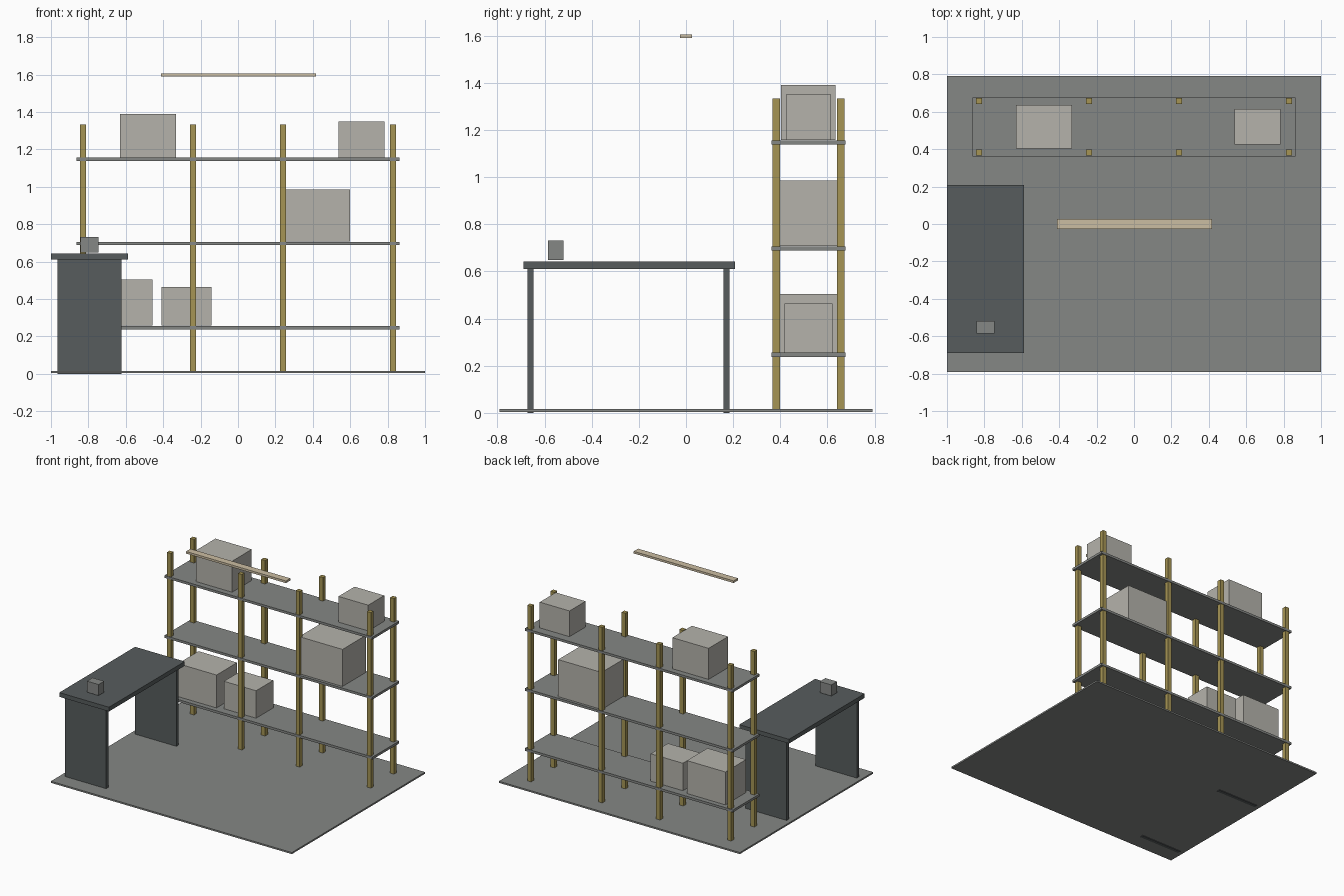
import bpy, bmesh

if "Cube" in bpy.data.objects:
    bpy.data.objects.remove(bpy.data.objects["Cube"])


def material(name, rgb):
    m = bpy.data.materials.new(name)
    m.diffuse_color = (*rgb, 1)
    m.use_nodes = True
    m.node_tree.nodes["Principled BSDF"].inputs["Base Color"].default_value = m.diffuse_color
    return m


GREY = material("concrete grey", (0.235, 0.245, 0.235))
DARK = material("dark slate", (0.095, 0.108, 0.11))
OCHRE = material("ochre metal", (0.38, 0.30, 0.09))
CARTON = material("pale carton", (0.46, 0.45, 0.41))
LAMP = material("warm cream", (0.60, 0.51, 0.36))


def box(name, mat, x, y, z):
    """Box from (min, max) pairs on each axis, origin at its centre."""
    mid = [(a + b) / 2 for a, b in (x, y, z)]
    size = [b - a for a, b in (x, y, z)]
    bm = bmesh.new()
    bmesh.ops.create_cube(bm, size=1)
    bmesh.ops.scale(bm, vec=size, verts=bm.verts)
    me = bpy.data.meshes.new(name)
    bm.to_mesh(me)
    bm.free()
    me.materials.append(mat)
    ob = bpy.data.objects.new(name, me)
    ob.location = mid
    bpy.context.collection.objects.link(ob)
    return ob


# Floor slab
box("floor", GREY, (-1, 1), (-0.79, 0.79), (0.004, 0.016))

# Rack: three shelves on eight posts
for i, top in enumerate((0.256, 0.706, 1.156)):
    box(f"shelf_{i + 1}", GREY, (-0.864, 0.864), (0.362, 0.677), (top - 0.018, top))
for i, px in enumerate((-0.83, -0.24, 0.24, 0.83)):
    for side, py in (("front", 0.382), ("back", 0.657)):
        box(f"rack_post_{side}_{i + 1}", OCHRE, (px - 0.016, px + 0.016),
            (py - 0.016, py + 0.016), (0.012, 1.333))

# Cartons: x range, y range, shelf top, carton top
cartons = [
    ((-0.632, -0.331), (0.403, 0.635), 1.157, 1.39),
    ((0.537, 0.784), (0.424, 0.614), 1.157, 1.35),
    ((0.24, 0.60), (0.382, 0.658), 0.707, 0.985),
    ((-0.777, -0.457), (0.398, 0.642), 0.257, 0.504),
    ((-0.409, -0.142), (0.417, 0.621), 0.257, 0.463),
]
for i, (x, y, z0, z1) in enumerate(cartons):
    box(f"carton_{i + 1}", CARTON, x, y, (z0, z1))

# Desk: top on two panel legs
box("desk_top", DARK, (-1, -0.588), (-0.69, 0.208), (0.611, 0.643))
for side, y in (("front", -0.66), ("back", 0.172)):
    box(f"desk_leg_{side}", DARK, (-0.965, -0.623), (y - 0.013, y + 0.013), (0, 0.611))

# Small device on the desk
box("desk_device", GREY, (-0.843, -0.747), (-0.586, -0.519), (0.648, 0.731))

# Hanging lamp bar
box("lamp_bar", LAMP, (-0.413, 0.416), (-0.026, 0.026), (1.589, 1.605))
